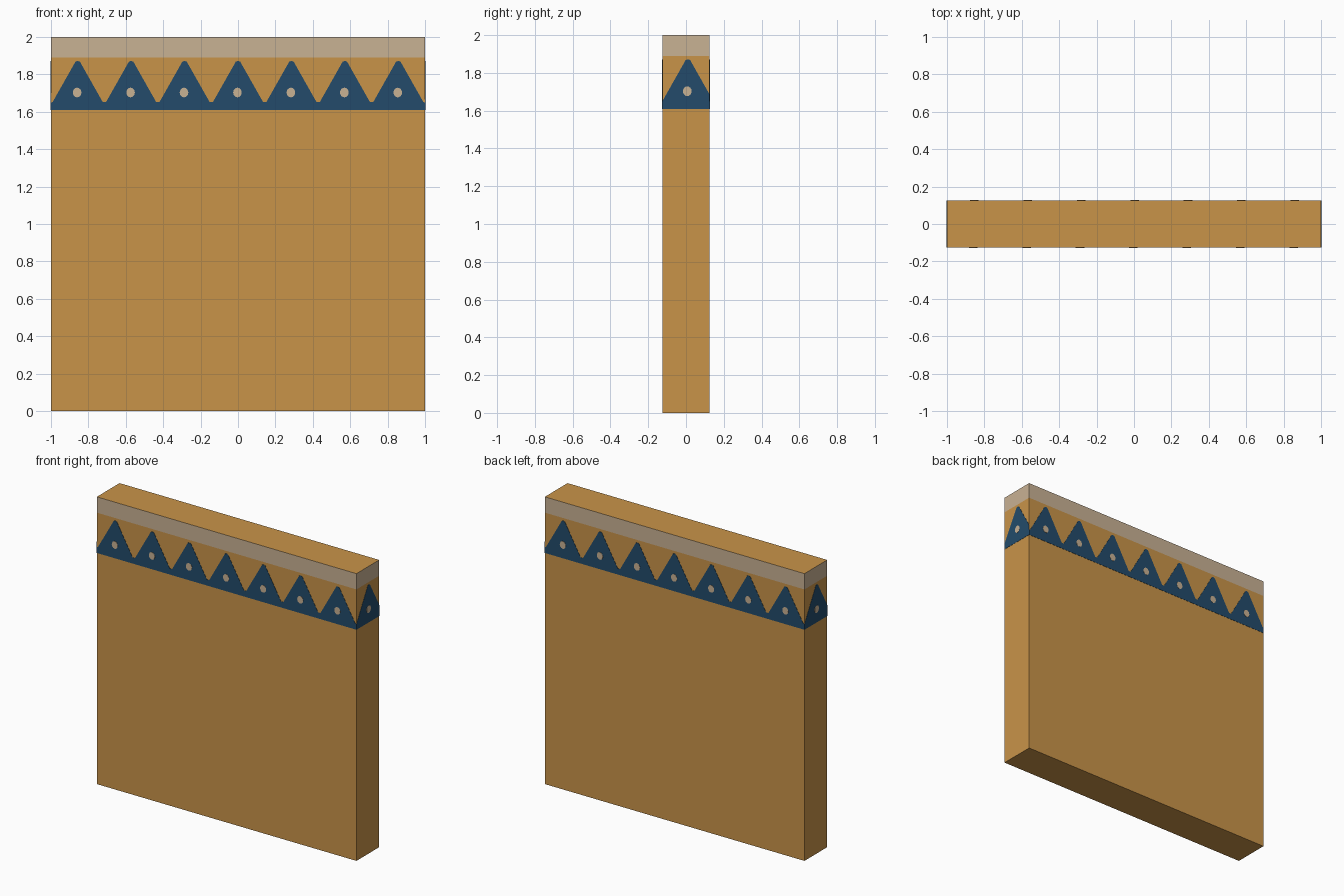
import bpy, bmesh, math
from mathutils import Matrix, Vector

if "Cube" in bpy.data.objects:
    bpy.data.objects.remove(bpy.data.objects["Cube"])


def material(name, srgb):
    m = bpy.data.materials.new(name)
    lin = [((c / 255 + 0.055) / 1.055) ** 2.4 for c in srgb]
    m.diffuse_color = (*lin, 1)
    m.use_nodes = True
    m.node_tree.nodes["Principled BSDF"].inputs["Base Color"].default_value = m.diffuse_color
    return m


ochre = material("ochre", (201, 148, 73))
sand = material("sand", (201, 178, 148))
navy = material("navy", (35, 75, 107))

HW, HD, H = 1.0, 0.125, 2.0
PITCH = 2 / 7


def finish(bm, name, mats):
    bmesh.ops.recalc_face_normals(bm, faces=bm.faces)
    me = bpy.data.meshes.new(name)
    bm.to_mesh(me)
    bm.free()
    for m in mats:
        me.materials.append(m)
    ob = bpy.data.objects.new(name, me)
    bpy.context.collection.objects.link(ob)


# Wall slab: sand band round the top of the sides, ochre elsewhere
bm = bmesh.new()
bmesh.ops.create_cube(bm, size=1, matrix=Matrix.Translation((0, 0, H / 2))
                      @ Matrix.Diagonal((2 * HW, 2 * HD, H, 1)))
bmesh.ops.bisect_plane(bm, geom=bm.verts[:] + bm.edges[:] + bm.faces[:],
                       plane_co=(0, 0, 1.89), plane_no=(0, 0, 1))
bm.normal_update()
for f in bm.faces:
    side = abs(f.normal.z) < 0.5
    f.material_index = int(side and f.calc_center_median().z > 1.89)
finish(bm, "wall_slab", [ochre, sand])


def plate(name, pts, angle, dist, thick, mat):
    """Thin plate on a wall face; pts are (across, height), angle turns it round z."""
    bm = bmesh.new()
    rot = Matrix.Rotation(angle, 3, 'Z')
    f = bm.faces.new([bm.verts.new(rot @ Vector((u, -dist, z))) for u, z in pts])
    ext = bmesh.ops.extrude_face_region(bm, geom=[f])
    new = [v for v in ext["geom"] if isinstance(v, bmesh.types.BMVert)]
    bmesh.ops.translate(bm, verts=new, vec=rot @ Vector((0, -thick, 0)))
    finish(bm, name, [mat])


def height(u, centre):
    """Zigzag height of the painted border at position u."""
    d = abs((u - centre + PITCH / 2) % PITCH - PITCH / 2)
    prof = [(0, 1.872), (0.012, 1.868), (0.022, 1.85), (0.134, 1.652), (0.15, 1.648)]
    for (a, za), (b, zb) in zip(prof, prof[1:]):
        if d <= b:
            return za + (zb - za) * (d - a) / (b - a)


def border(label, half, dist, centre, count, angle):
    # Zigzag border
    us = {-half, half}
    for i in range(-count, count + 1):
        for d in (-0.134, -0.022, -0.012, 0, 0.012, 0.022, 0.134):
            u = centre + i * PITCH + d
            if -half < u < half:
                us.add(u)
    top = [(u, height(u, centre)) for u in sorted(us, reverse=True)]
    plate(label + "_zigzag", [(-half, 1.61), (half, 1.61)] + top, angle, dist, 0.0015, navy)
    # Dots in the peaks
    for i in range(-(count // 2), count // 2 + 1):
        c = centre + i * PITCH - 0.003
        ring = [(c + 0.023 * math.cos(k * math.pi / 8), 1.703 + 0.026 * math.sin(k * math.pi / 8))
                for k in range(16)]
        plate(label + "_dot", ring, angle, dist, 0.003, sand)


border("front", HW, HD, 0, 7, 0)
border("right", HD, HW, 0.01, 1, math.pi / 2)
border("back", HW, HD, 0, 7, math.pi)
border("left", HD, HW, 0.01, 1, -math.pi / 2)
